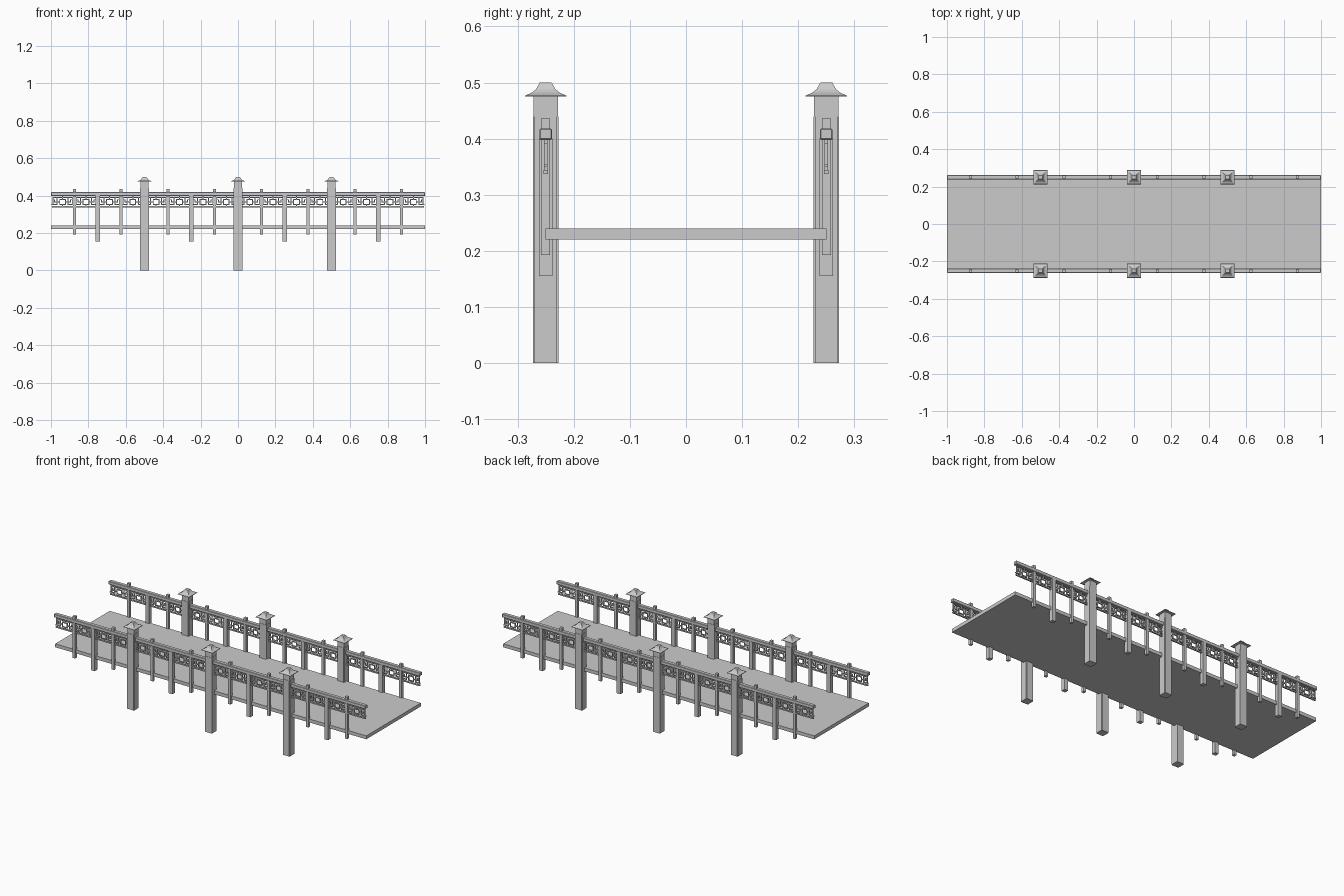
import bpy, bmesh

if "Cube" in bpy.data.objects:
    bpy.data.objects.remove(bpy.data.objects["Cube"])


def finish(name, bm):
    bmesh.ops.recalc_face_normals(bm, faces=bm.faces)
    me = bpy.data.meshes.new(name)
    bm.to_mesh(me)
    bm.free()
    ob = bpy.data.objects.new(name, me)
    bpy.context.collection.objects.link(ob)
    return ob


def add_box(bm, x0, x1, y0, y1, z0, z1):
    vs = bmesh.ops.create_cube(bm, size=1)["verts"]
    for v in vs:
        v.co.x = x1 if v.co.x > 0 else x0
        v.co.y = y1 if v.co.y > 0 else y0
        v.co.z = z1 if v.co.z > 0 else z0


def box(name, *dims, bevel=0):
    bm = bmesh.new()
    add_box(bm, *dims)
    ob = finish(name, bm)
    if bevel:
        m = ob.modifiers.new("bevel", "BEVEL")
        m.width, m.segments = bevel, 1
    return ob


def loft(name, rings):
    """Join closed rings of equal point count into a capped solid."""
    bm = bmesh.new()
    loops = [[bm.verts.new(p) for p in r] for r in rings]
    n = len(loops[0])
    for a, b in zip(loops, loops[1:]):
        for i in range(n):
            j = (i + 1) % n
            bm.faces.new((a[i], a[j], b[j], b[i]))
    bm.faces.new(loops[0][::-1])
    bm.faces.new(loops[-1])
    return finish(name, bm)


def square(x, y, h, z):
    return [(x + sx * h, y + sy * h, z) for sx, sy in ((-1, -1), (1, -1), (1, 1), (-1, 1))]


def notched(x, y, h, c, z):
    pts = []
    a, b = h, h - c
    corner = [(a, -b), (a, b), (b, b)]
    for _ in range(4):
        pts += [(x + p[0], y + p[1], z) for p in corner]
        corner = [(-p[1], p[0]) for p in corner]
    return pts


# deck
box("deck", -1, 1, -0.25, 0.25, 0.22, 0.24)

ROOF = [(0.0375, 0.475), (0.0365, 0.477), (0.025, 0.482), (0.0175, 0.488), (0.0135, 0.495), (0.0105, 0.5)]

for side, y in (("front", -0.25), ("back", 0.25)):
    # main pillars: notched shaft, square neck, flared roof cap
    for x in (-0.5, 0, 0.5):
        loft(f"{side}_pillar", [notched(x, y, 0.023, 0.003, z) for z in (0, 0.44)])
        box(f"{side}_pillar_neck", x - 0.0215, x + 0.0215, y - 0.0215, y + 0.0215, 0.44, 0.475)
        loft(f"{side}_pillar_cap", [square(x, y, h, z) for h, z in ROOF])

    # intermediate posts and slim posts
    for x in (-0.75, -0.25, 0.25, 0.75):
        box(f"{side}_mid_post", x - 0.012, x + 0.012, y - 0.012, y + 0.012, 0.155, 0.4)
    for i in range(8):
        x = -0.875 + 0.25 * i
        box(f"{side}_slim_post", x - 0.008, x + 0.008, y - 0.008, y + 0.008, 0.193, 0.436)

    # handrail and lower rail
    box(f"{side}_handrail", -1, 1, y - 0.011, y + 0.011, 0.398, 0.418, bevel=0.002)
    box(f"{side}_lower_rail", -0.995, 0.995, y - 0.004, y + 0.004, 0.337, 0.344)

    # fretwork panels between the posts
    bm = bmesh.new()

    def bar(x0, x1, z0, z1):
        add_box(bm, x0, x1, y - 0.003, y + 0.003, z0, z1)

    for i in range(16):
        c = -0.9375 + 0.125 * i
        bar(c - 0.0525, c + 0.0525, 0.387, 0.392)
        bar(c - 0.017, c + 0.017, 0.376, 0.381)
        bar(c - 0.017, c + 0.017, 0.350, 0.355)
        for s in (-1, 1):
            def side_bar(a, b, z0, z1):
                bar(min(c + s * a, c + s * b), max(c + s * a, c + s * b), z0, z1)
            side_bar(0.028, 0.06, 0.350, 0.355)
            side_bar(0.017, 0.041, 0.363, 0.368)
            side_bar(0.041, 0.055, 0.375, 0.380)
            side_bar(0.013, 0.018, 0.350, 0.381)
            side_bar(0.027, 0.032, 0.350, 0.387)
            side_bar(0.040, 0.045, 0.363, 0.380)
            side_bar(0.050, 0.055, 0.350, 0.392)
        bar(c - 0.0025, c + 0.0025, 0.381, 0.398)
        bar(c - 0.0025, c + 0.0025, 0.344, 0.350)
    finish(f"{side}_fretwork", bm)
